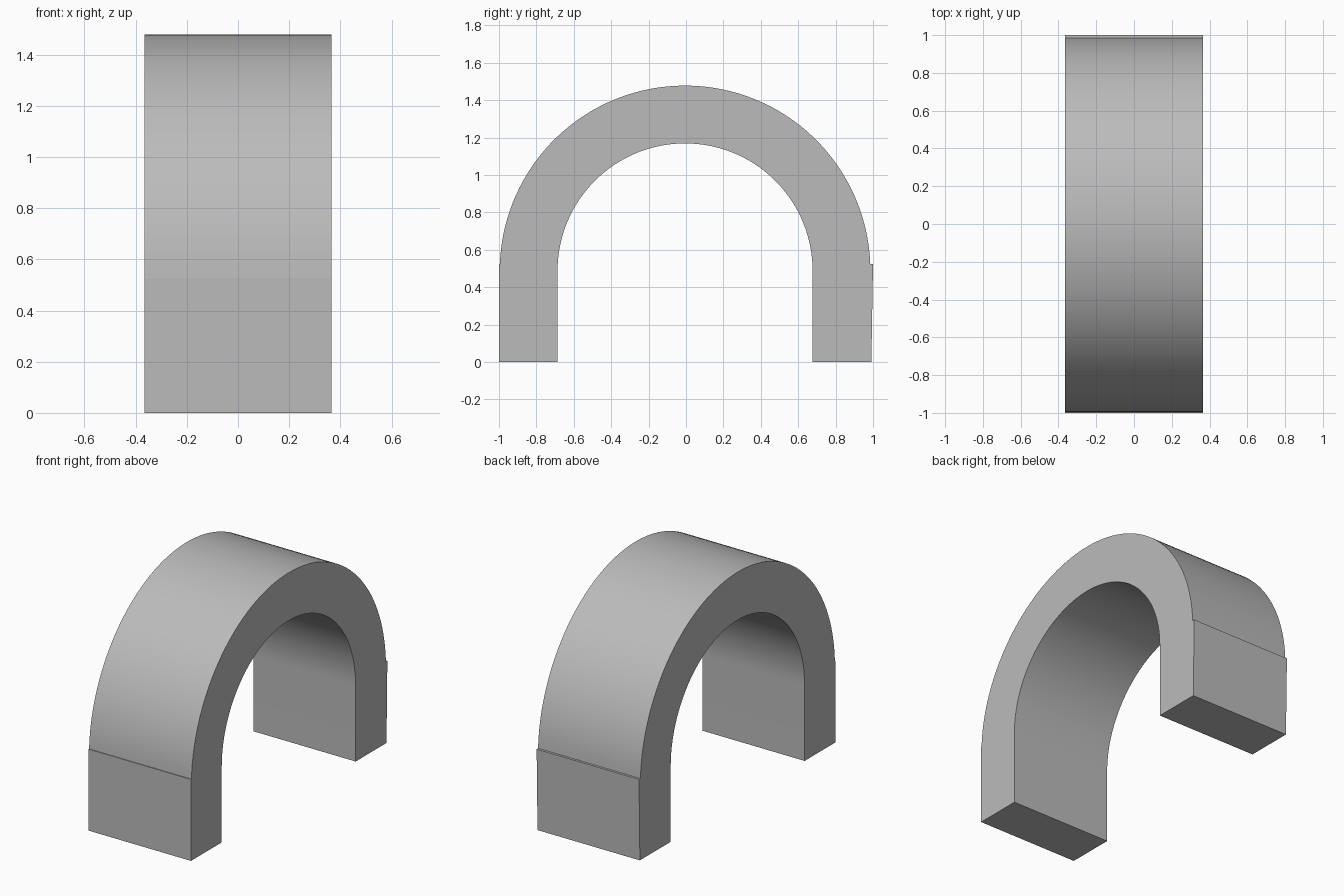
import bpy, bmesh
from math import cos, sin, pi, asin

cube = bpy.data.objects.get("Cube")
if cube:
    bpy.data.objects.remove(cube, do_unlink=True)

grey = bpy.data.materials.new("plain grey")
grey.use_nodes = True
colour = (0.5, 0.5, 0.5, 1)
grey.diffuse_color = colour
grey.node_tree.nodes["Principled BSDF"].inputs["Base Color"].default_value = colour

HALF_WIDTH = 0.365
MID_Y, SPRING_Z, LEDGE_Z = -0.005, 0.487, 0.525
OUTER, INNER = 0.991, 0.682
SEGMENTS = 64


def arc(radius, start, end):
    """Points on the arch curve, as (y, z)."""
    angles = [start + (end - start) * i / SEGMENTS for i in range(SEGMENTS + 1)]
    return [(MID_Y + radius * cos(a), SPRING_Z + radius * sin(a)) for a in angles]


# Side profile: back leg, outer curve, front leg, inner curve
ledge_angle = asin((LEDGE_Z - SPRING_Z) / OUTER)
profile = [(MID_Y + INNER, 0), (0.991, 0), (1.0, LEDGE_Z)]
profile += arc(OUTER, ledge_angle, pi - ledge_angle)
profile += [(-1.0, LEDGE_Z), (-1.0, 0), (MID_Y - INNER, 0)]
profile += arc(INNER, pi, 0)

# Arch: extrude the profile across the width
bm = bmesh.new()
side = bm.faces.new([bm.verts.new((-HALF_WIDTH, y, z)) for y, z in profile])
extruded = bmesh.ops.extrude_face_region(bm, geom=[side], use_keep_orig=True)
moved = [v for v in extruded["geom"] if isinstance(v, bmesh.types.BMVert)]
bmesh.ops.translate(bm, vec=(2 * HALF_WIDTH, 0, 0), verts=moved)
bmesh.ops.recalc_face_normals(bm, faces=bm.faces)
mesh = bpy.data.meshes.new("arch")
bm.to_mesh(mesh)
bm.free()
mesh.materials.append(grey)

arch = bpy.data.objects.new("arch", mesh)
bpy.context.collection.objects.link(arch)
bpy.ops.object.select_all(action="DESELECT")
arch.select_set(True)
bpy.context.view_layer.objects.active = arch
bpy.ops.object.shade_smooth_by_angle(angle=pi / 6)
